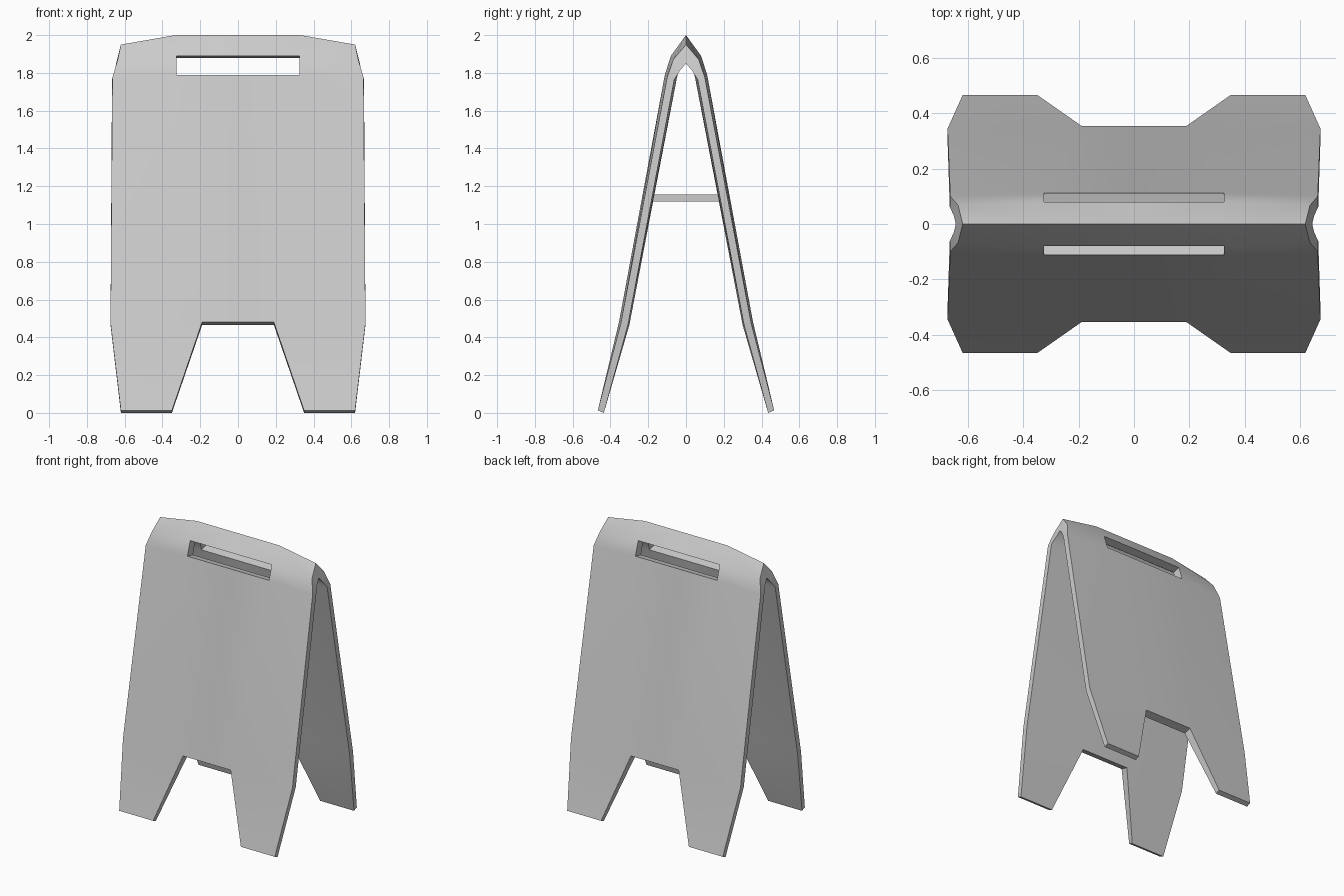
import bpy, bmesh

if "Cube" in bpy.data.objects:
    bpy.data.objects.remove(bpy.data.objects["Cube"])

# Profile rows from ridge to foot:
# (middle x, outer (y, z), inner (y, z)), (outer edge x, y, z), (inner edge x, y, z)
ROWS = [
    (0.33, (0.0, 2.0), (0.0, 1.90), (0.62, 0.0, 1.95), (0.645, 0.0, 1.85)),
    (0.325, (0.08, 1.89), (0.022, 1.878), (0.637, 0.068, 1.87), (0.652, 0.03, 1.815)),
    (0.325, (0.112, 1.79), (0.048, 1.775), (0.665, 0.10, 1.775), (0.667, 0.062, 1.765)),
    (0.19, (0.355, 0.48), (0.30, 0.465), (0.675, 0.345, 0.475), (0.675, 0.307, 0.467)),
    (0.35, (0.467, 0.013), (0.435, 0.0), (0.62, 0.467, 0.013), (0.62, 0.435, 0.0)),
]
OPEN = (1, 3)  # bands whose middle cell is open: handle slot and leg cutout


def finish(bm, name):
    bmesh.ops.remove_doubles(bm, verts=bm.verts, dist=1e-5)
    loose = [v for v in bm.verts if not v.link_faces]
    bmesh.ops.delete(bm, geom=loose, context='VERTS')
    bmesh.ops.recalc_face_normals(bm, faces=bm.faces)
    me = bpy.data.meshes.new(name)
    bm.to_mesh(me)
    bm.free()
    ob = bpy.data.objects.new(name, me)
    bpy.context.collection.objects.link(ob)
    return ob


# Folded board: one quarter, repeated over both mirror planes
bm = bmesh.new()
for sx in (1, -1):
    for sy in (1, -1):
        def vert(x, y, z):
            return bm.verts.new((sx * x, sy * y, z))
        out, inn = [], []
        for c, o, i, oe, ie in ROWS:
            out.append([vert(0, *o), vert(c, *o), vert(*oe)])
            inn.append([vert(0, *i), vert(c, *i), vert(*ie)])

        def wall(a, b):
            (r, k), (s, m) = a, b
            bm.faces.new((out[r][k], out[s][m], inn[s][m], inn[r][k]))

        for r in range(4):
            for k in range(2):
                if k == 0 and r in OPEN:
                    continue
                for g in (out, inn):
                    bm.faces.new((g[r][k], g[r][k + 1], g[r + 1][k + 1], g[r + 1][k]))
            wall((r, 2), (r + 1, 2))          # outer rim
        for r in OPEN:
            wall((r, 0), (r, 1))              # top of opening
            wall((r, 1), (r + 1, 1))          # side of opening
        wall((2, 0), (2, 1))                  # slot floor
        wall((4, 1), (4, 2))                  # foot sole
board = finish(bm, "folding_board")

bpy.context.view_layer.objects.active = board
board.select_set(True)
bpy.ops.object.shade_smooth_by_angle(angle=0.5)

# Brace between the two panels
bm = bmesh.new()
bmesh.ops.create_cube(bm, size=1)
for v in bm.verts:
    v.co = (v.co.x * 0.3, v.co.y * 0.35, 1.137 + v.co.z * 0.036)
finish(bm, "spreader_brace")
